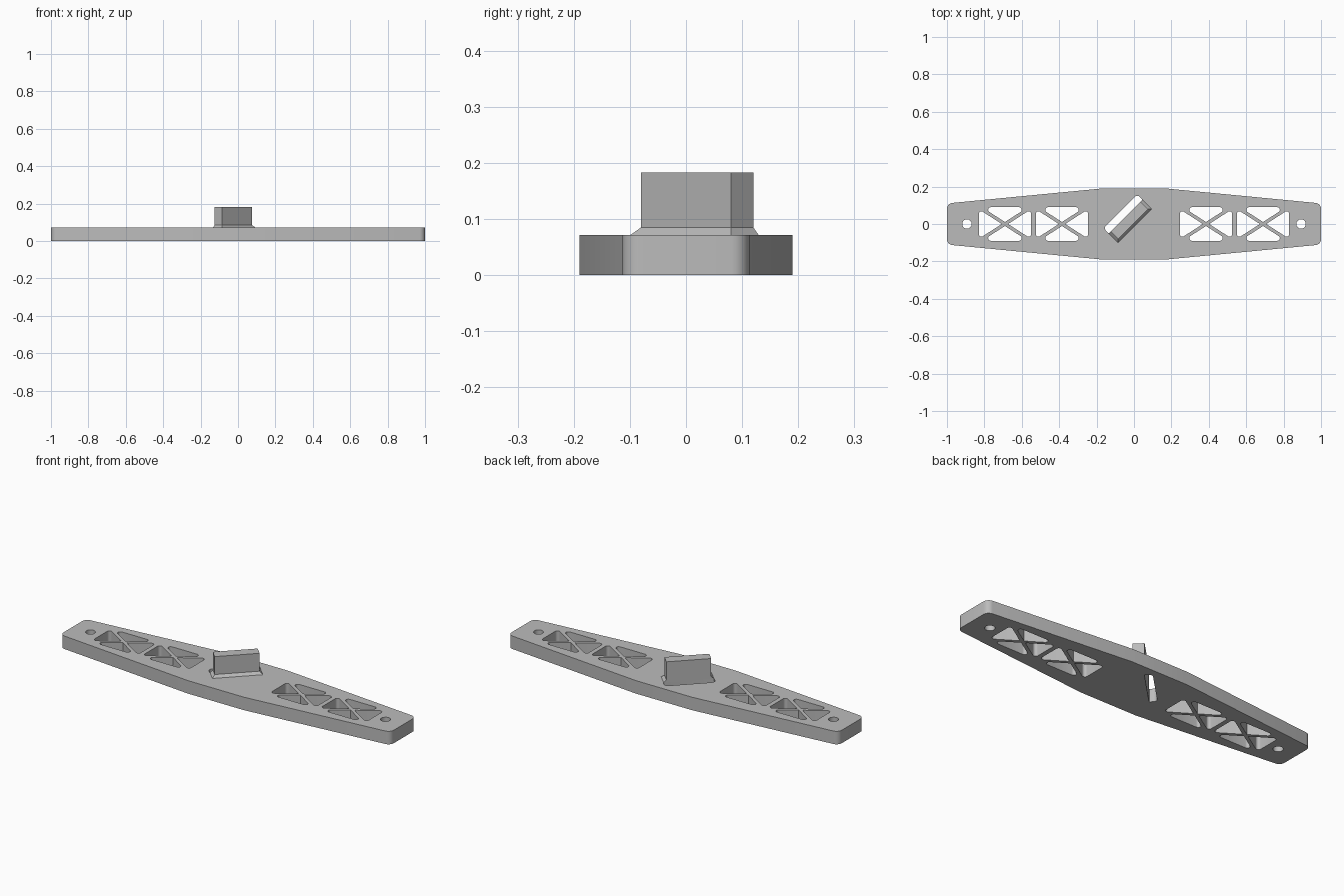
import bpy, bmesh, math
from mathutils import Vector, Matrix

cube = bpy.data.objects.get("Cube")
if cube:
    bpy.data.objects.remove(cube, do_unlink=True)

grey = bpy.data.materials.new("plain grey")
grey.use_nodes = True
colour = (0.5, 0.5, 0.5, 1)
grey.diffuse_color = colour
grey.node_tree.nodes["Principled BSDF"].inputs["Base Color"].default_value = colour

THICK = 0.071


def rounded(corners, steps=6):
    """Polygon from (x, y, radius) corners, each filleted by its radius."""
    out = []
    pts = [Vector(c[:2]) for c in corners]
    for i, p in enumerate(pts):
        r = corners[i][2]
        if r == 0:
            out.append(p)
            continue
        a = (pts[i - 1] - p).normalized()
        b = (pts[(i + 1) % len(pts)] - p).normalized()
        half = a.angle(b) / 2
        centre = p + (a + b).normalized() * r / math.sin(half)
        start = p + a * r / math.tan(half) - centre
        sweep = start.angle_signed(p + b * r / math.tan(half) - centre)
        for k in range(steps + 1):
            out.append(centre + Matrix.Rotation(-sweep * k / steps, 2) @ start)
    return out


def finish(obj):
    obj.data.materials.clear()
    obj.data.materials.append(grey)
    bpy.ops.object.select_all(action='DESELECT')
    obj.select_set(True)
    bpy.context.view_layer.objects.active = obj
    bpy.ops.object.shade_smooth_by_angle(angle=math.radians(30))


# Plate outline, tapered to both ends
right = [(0.17, -0.19, 0), (1, -0.11, 0.032), (1, 0.11, 0.032), (0.17, 0.19, 0)]
loops = [rounded(right + [(-x, -y, r) for x, y, r in right])]

# Cross-braced windows and bolt holes
W, H, R, STRUT = 0.14, 0.09, 0.014, 0.009
slope = H / W
dy = STRUT * math.hypot(1, slope)
dx = dy / slope
top_tri = [(0, dy, 0), (W - dx, H, R), (dx - W, H, R)]
side_tri = [(dx, 0, 0), (W, dy - H, R), (W, H - dy, R)]
for cx in (-0.69, -0.385, 0.385, 0.69):
    for tri in (top_tri, side_tri):
        for s in (1, -1):
            loops.append([p * s + Vector((cx, 0)) for p in rounded(tri)])
for cx in (-0.893, 0.893):
    loops.append([Vector((cx + 0.025 * math.cos(math.tau * k / 32),
                          0.025 * math.sin(math.tau * k / 32))) for k in range(32)])

# Diagonal frame: u runs along the tab, v across it towards the front
CENTRE = Vector((-0.025, 0.02))
TURN = Matrix.Rotation(math.radians(45), 2)
L, T, FLARE = 0.113, 0.0283, 0.015


def diagonal(u, v):
    return CENTRE + TURN @ Vector((u, v))


# Slot behind the tab
E = L + FLARE
slot = [(-E, T, 0.004), (E, T, 0.004), (E, T + 0.04, 0.02), (-E, T + 0.04, 0.02)]
loops.append([diagonal(*p) for p in rounded(slot)])

curve = bpy.data.curves.new("plate", 'CURVE')
curve.dimensions = '2D'
curve.fill_mode = 'BOTH'
curve.extrude = THICK / 2
for loop in loops:
    spline = curve.splines.new('POLY')
    spline.points.add(len(loop) - 1)
    for point, p in zip(spline.points, loop):
        point.co = (p.x, p.y, 0, 1)
    spline.use_cyclic_u = True
plate = bpy.data.objects.new("plate", curve)
bpy.context.collection.objects.link(plate)
bpy.ops.object.select_all(action='DESELECT')
plate.select_set(True)
bpy.context.view_layer.objects.active = plate
bpy.ops.object.convert(target='MESH')
plate = bpy.context.object
bm = bmesh.new()
bm.from_mesh(plate.data)
bmesh.ops.remove_doubles(bm, verts=bm.verts, dist=1e-5)
bmesh.ops.translate(bm, verts=bm.verts, vec=(0, 0, THICK / 2))
bmesh.ops.recalc_face_normals(bm, faces=bm.faces)
bm.to_mesh(plate.data)
bm.free()
finish(plate)

# Upright tab with a flared foot on three sides
bm = bmesh.new()
rings = []
for z, f in ((THICK - 0.001, FLARE), (0.085, 0), (0.183, 0)):
    ring = [(-L - f, -T - f), (L + f, -T - f), (L + f, T), (-L - f, T)]
    rings.append([bm.verts.new((*diagonal(*p), z)) for p in ring])
for low, high in zip(rings, rings[1:]):
    for k in range(4):
        n = (k + 1) % 4
        bm.faces.new((low[k], low[n], high[n], high[k]))
bm.faces.new(rings[-1])
bm.faces.new(rings[0][::-1])
bmesh.ops.recalc_face_normals(bm, faces=bm.faces)
mesh = bpy.data.meshes.new("upright_tab")
bm.to_mesh(mesh)
bm.free()
tab = bpy.data.objects.new("upright_tab", mesh)
bpy.context.collection.objects.link(tab)
finish(tab)
